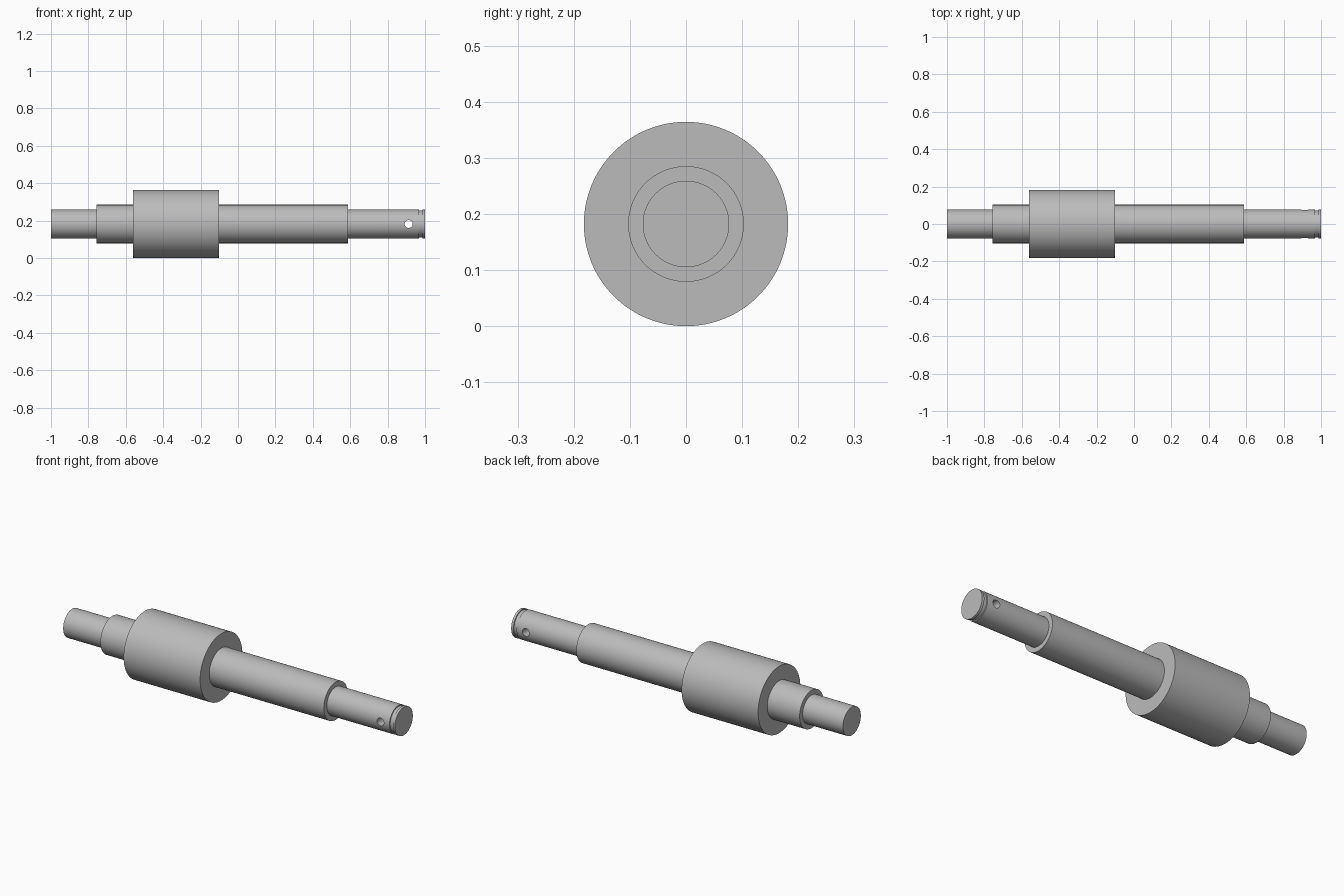
import bpy
import bmesh
from math import cos, sin, pi, radians

cube = bpy.data.objects.get("Cube")
if cube:
    bpy.data.objects.remove(cube, do_unlink=True)

AXIS_Z = 0.182
SIDES = 128
BIG, MID, SMALL, GROOVE = 0.182, 0.103, 0.077, 0.071

steel = bpy.data.materials.new("grey_steel")
steel.use_nodes = True
grey = (0.5, 0.5, 0.5, 1)
steel.diffuse_color = grey
steel.node_tree.nodes["Principled BSDF"].inputs["Base Color"].default_value = grey


def lathe_x(name, profile):
    """Turn (x, radius) pairs around the shaft axis and cap both ends."""
    bm = bmesh.new()
    rings = []
    for x, r in profile:
        angles = [2 * pi * i / SIDES for i in range(SIDES)]
        rings.append([bm.verts.new((x, r * cos(a), r * sin(a))) for a in angles])
    for a, b in zip(rings, rings[1:]):
        for i in range(SIDES):
            j = (i + 1) % SIDES
            bm.faces.new((a[i], a[j], b[j], b[i]))
    bm.faces.new(rings[0])
    bm.faces.new(rings[-1])
    bmesh.ops.recalc_face_normals(bm, faces=bm.faces)
    mesh = bpy.data.meshes.new(name)
    bm.to_mesh(mesh)
    bm.free()
    mesh.materials.append(steel)
    obj = bpy.data.objects.new(name, mesh)
    obj.location.z = AXIS_Z
    bpy.context.collection.objects.link(obj)
    return obj


# Stepped shaft with a retaining ring groove near its left end
sections = [(-1, -0.757, SMALL), (-0.757, -0.562, MID), (-0.562, -0.101, BIG),
            (-0.101, 0.589, MID), (0.589, 0.967, SMALL),
            (0.967, 0.987, GROOVE), (0.987, 1, SMALL)]
shaft = lathe_x("stepped_shaft", [(x, r) for a, b, r in sections for x in (a, b)])

# Cross pin hole, drilled front to back
bpy.ops.mesh.primitive_cylinder_add(vertices=48, radius=0.021, depth=0.4,
                                    location=(0.912, 0, AXIS_Z),
                                    rotation=(radians(90), 0, 0))
drill = bpy.context.object
drill.name = "pin_hole_cutter"
drill.data.materials.append(steel)
drill.hide_render = True

cut = shaft.modifiers.new("pin_hole", 'BOOLEAN')
cut.operation = 'DIFFERENCE'
cut.solver = 'EXACT'
cut.object = drill

bpy.ops.object.select_all(action='DESELECT')
shaft.select_set(True)
bpy.context.view_layer.objects.active = shaft
bpy.ops.object.modifier_apply(modifier=cut.name)
bpy.data.objects.remove(drill, do_unlink=True)
bpy.ops.object.shade_smooth_by_angle(angle=radians(30))
